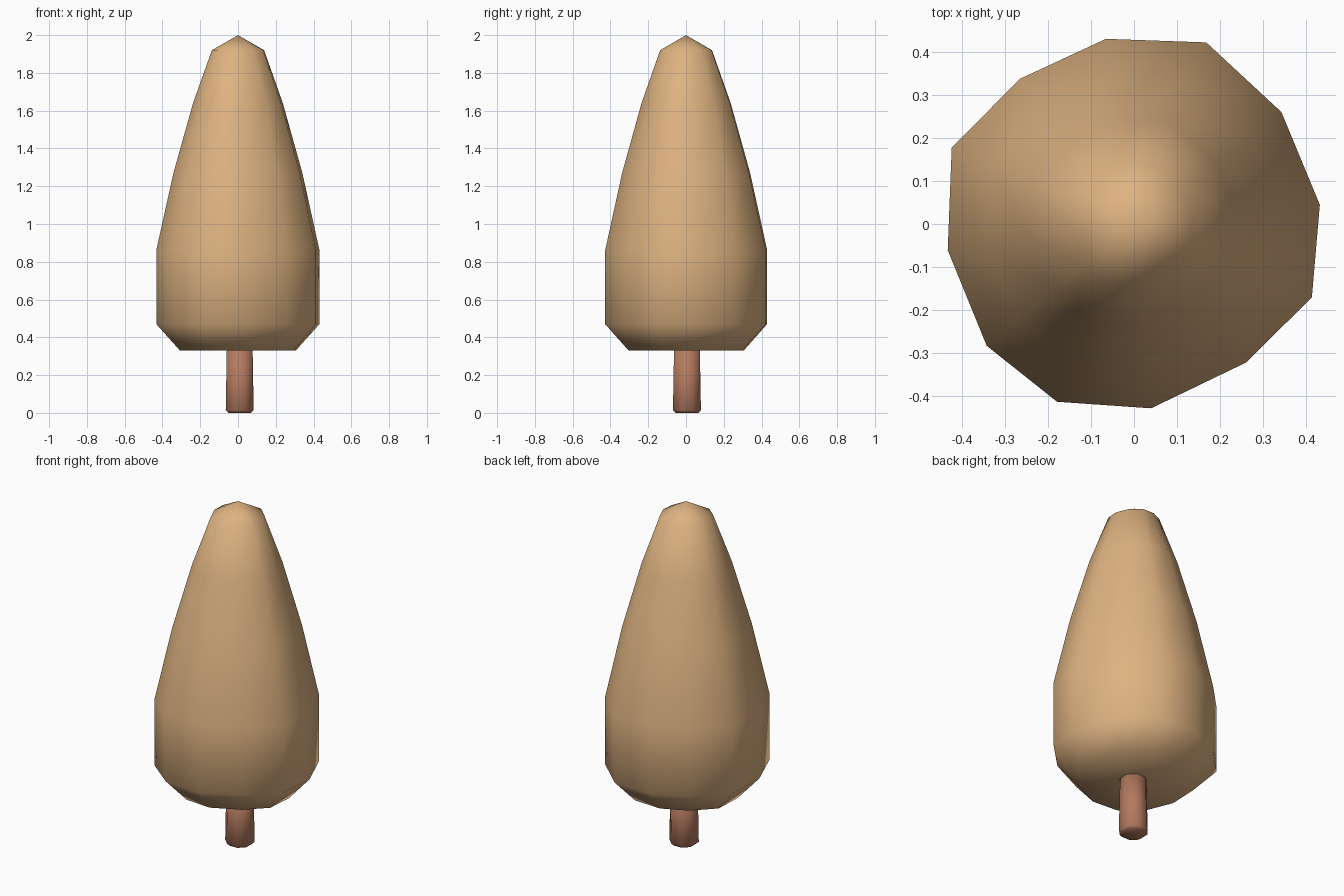
import bpy, bmesh, math

if "Cube" in bpy.data.objects:
    bpy.data.objects.remove(bpy.data.objects["Cube"])


def material(name, rgb):
    m = bpy.data.materials.new(name)
    m.diffuse_color = (*rgb, 1)
    m.use_nodes = True
    m.node_tree.nodes["Principled BSDF"].inputs["Base Color"].default_value = m.diffuse_color
    return m


def loft(name, section, profile, mat, centre=(0, 0), tip=None):
    """Stack scaled copies of a cross-section; close with a cap or a tip."""
    bm = bmesh.new()
    rings = [[bm.verts.new((centre[0] + s * r * math.cos(math.radians(a)),
                            centre[1] + s * r * math.sin(math.radians(a)), z))
              for a, r in section] for s, z in profile]
    n = len(section)
    for lo, hi in zip(rings, rings[1:]):
        for i in range(n):
            j = (i + 1) % n
            bm.faces.new((lo[i], lo[j], hi[j], hi[i]))
    bm.faces.new(rings[0][::-1])
    if tip is None:
        bm.faces.new(rings[-1])
    else:
        top = bm.verts.new((0, 0, tip))
        for i in range(n):
            bm.faces.new((rings[-1][i], rings[-1][(i + 1) % n], top))
    bmesh.ops.recalc_face_normals(bm, faces=bm.faces)
    for f in bm.faces:
        f.smooth = True
    me = bpy.data.meshes.new(name)
    bm.to_mesh(me)
    bm.free()
    me.materials.append(mat)
    ob = bpy.data.objects.new(name, me)
    bpy.context.collection.objects.link(ob)
    return ob


leaf = material("autumn_tan", (0.73, 0.45, 0.22))
bark = material("bark_brown", (0.45, 0.19, 0.115))

# Foliage: slightly uneven twelve-sided crown (angle, radius)
crown = [(5.9, .434), (37.2, .43), (68.3, .454), (98.6, .435),
         (128.2, .429), (157.3, .459), (188, .437), (219.6, .444),
         (246.6, .45), (275.3, .43), (309, .414), (337.6, .447)]
loft("foliage", crown,
     [(.71, .33), (1, .47), (1, .86), (.79, 1.27), (.55, 1.64), (.32, 1.92)],
     leaf, tip=2.0)

# Trunk: eight-sided post with a softened foot
post = [(22.5 + 45 * i, .08) for i in range(8)]
loft("trunk", post, [(.8, 0), (1, .014), (.92, .36)], bark, centre=(.009, .005))
